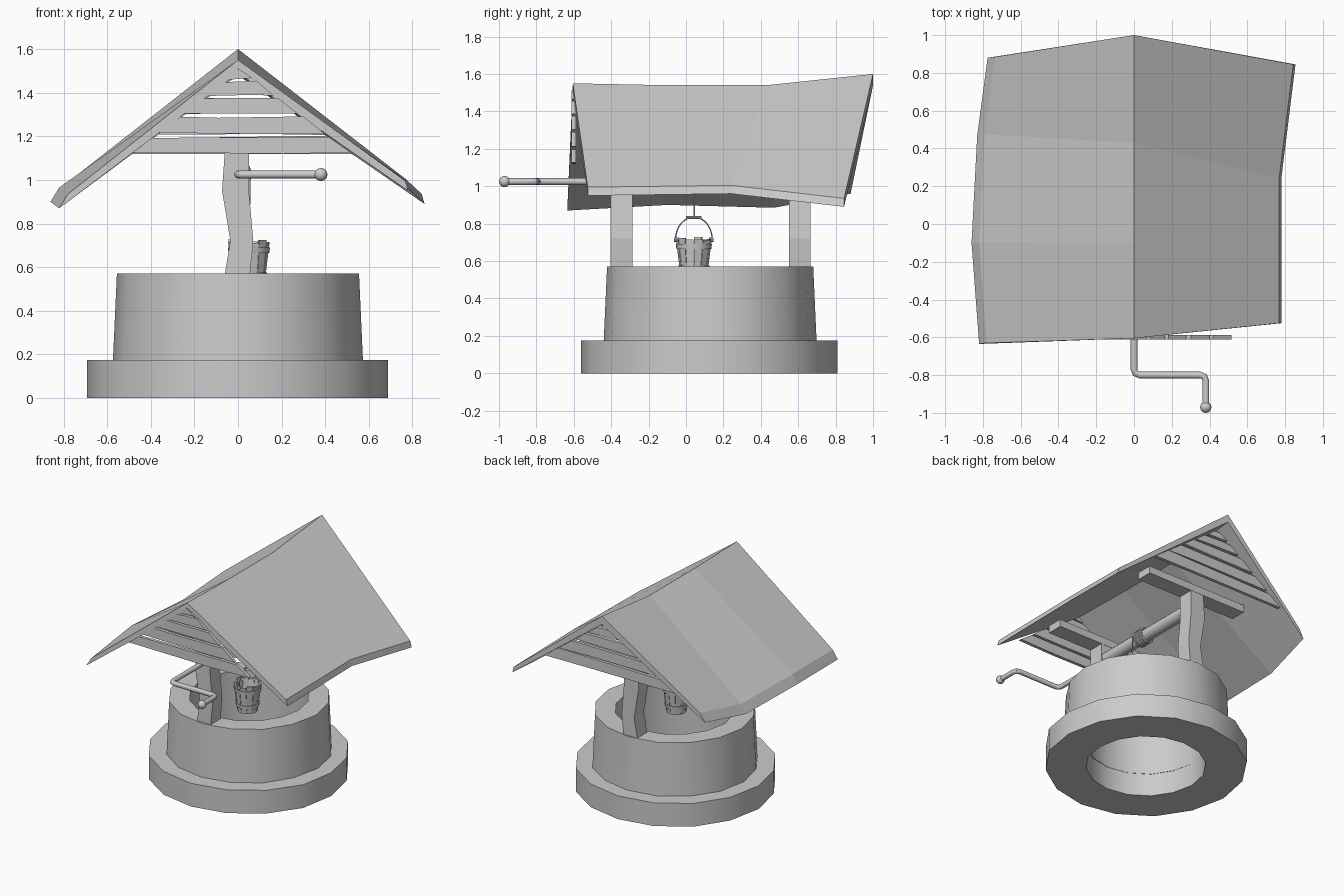
import bpy, bmesh, random
from math import sin, cos, pi, radians
from mathutils import Vector

if "Cube" in bpy.data.objects:
    bpy.data.objects.remove(bpy.data.objects["Cube"])

random.seed(4)
CY = 0.13          # centre of the stone rings in y
AXLE_Z = 1.03


def make(name, verts, faces, smooth=False):
    me = bpy.data.meshes.new(name)
    me.from_pydata([tuple(v) for v in verts], [], faces)
    bm = bmesh.new()
    bm.from_mesh(me)
    bmesh.ops.recalc_face_normals(bm, faces=bm.faces)
    bm.to_mesh(me)
    bm.free()
    ob = bpy.data.objects.new(name, me)
    bpy.context.collection.objects.link(ob)
    if smooth:
        bpy.ops.object.select_all(action='DESELECT')
        ob.select_set(True)
        bpy.context.view_layer.objects.active = ob
        bpy.ops.object.shade_smooth_by_angle(angle=radians(32))
    return ob


def loft(name, loops, smooth=False, cap=True, wrap=False):
    """Skin a list of closed loops, optionally capped or joined end to start."""
    n, m = len(loops[0]), len(loops)
    verts = [v for lp in loops for v in lp]
    faces = []
    for i in range(m if wrap else m - 1):
        a, b = i * n, ((i + 1) % m) * n
        faces += [(a + j, a + (j + 1) % n, b + (j + 1) % n, b + j) for j in range(n)]
    if cap and not wrap:
        faces += [tuple(range(n)), tuple(range((m - 1) * n, m * n))]
    return make(name, verts, faces, smooth)


def lathe(name, profile, centre, sides, wrap=True, jitter=0.0, turn=0.0):
    jit = [1 + random.uniform(-jitter, jitter) for _ in range(sides)]
    loops = [[(centre[0] + r * jit[k] * cos(2 * pi * k / sides + turn),
               centre[1] + r * jit[k] * sin(2 * pi * k / sides + turn), z)
              for k in range(sides)] for r, z in profile]
    return loft(name, loops, True, cap=not wrap, wrap=wrap)


def tube(name, pts, r, sides=8):
    """Round bar along a path."""
    pts = [Vector(p) for p in pts]
    loops, u = [], None
    for i, p in enumerate(pts):
        t = (pts[min(i + 1, len(pts) - 1)] - pts[max(i - 1, 0)]).normalized()
        ref = u if u else (Vector((0, 0, 1)) if abs(t.z) < 0.9 else Vector((1, 0, 0)))
        u = (ref - t * ref.dot(t)).normalized()
        w = t.cross(u)
        loops.append([p + r * (u * cos(2 * pi * k / sides) + w * sin(2 * pi * k / sides))
                      for k in range(sides)])
    return loft(name, loops, True)


def prism(name, outline, y0, y1):
    """Extrude an x-z outline from y0 to y1."""
    return loft(name, [[(x, y, z) for x, z in outline] for y in (y0, y1)])


# Stone base ring and well wall
lathe("base_ring", [(0.41, 0), (0.69, 0), (0.69, 0.175), (0.41, 0.175)],
      (0, CY - 0.005), 16, jitter=0.008)
lathe("well_wall", [(0.41, 0.17), (0.57, 0.17), (0.552, 0.57), (0.41, 0.57)],
      (0, CY), 16, jitter=0.008)

# Bent posts with a crossbeam on each
post = [(-0.06, 0.52), (-0.06, 0.57), (-0.035, 0.72), (-0.073, 0.95), (-0.06, 1.14),
        (0.05, 1.14), (0.05, 0.95), (0.07, 0.72), (0.055, 0.57), (0.055, 0.52)]
for label, y in (("front", -0.345), ("back", 0.608)):
    loft(label + "_post", [[(x, y - 0.058, z), (X, y - 0.058, z), (X, y + 0.058, z), (x, y + 0.058, z)]
                           for (x, z), (X, _) in zip(post[:5], post[:4:-1])])
    prism(label + "_crossbeam", [(-0.42, 1.13), (0.42, 1.13), (0.42, 1.185), (-0.42, 1.185)],
          y - 0.06, y + 0.06)

# Sagging roof: ridge (y, z), left eave tip, right eave tip per section
sections = [((-0.605, 1.55), (-0.82, -0.635, 0.87), (0.78, -0.525, 0.95)),
            ((-0.10, 1.54), (-0.86, -0.10, 0.90), (0.78, -0.12, 0.955)),
            ((0.43, 1.54), (-0.83, 0.47, 0.885), (0.78, 0.24, 0.96)),
            ((1.00, 1.60), (-0.775, 0.88, 0.96), (0.855, 0.845, 0.89))]
loops = []
for (ry, rz), L, R in sections:
    loops.append([(0, ry, rz), (L[0] + 0.04, L[1] + 0.005, L[2] + 0.065), L,
                  (0, ry, rz - 0.06), R, (R[0] - 0.012, R[1], R[2] + 0.045)])
loft("roof", loops)

# Rough gable planks, cut to the roof slope
rows = [(1.12, 1.195), (1.21, 1.285), (1.305, 1.375), (1.39, 1.45), (1.465, 1.51)]
for label, y, top in (("front", -0.6, 1.515), ("back", 0.88, 1.55)):
    for i, (a, b) in enumerate(rows):
        d = [random.uniform(-0.008, 0.008) for _ in range(4)]
        wa, wb = (top - a) / 0.765, (top - b) / 0.765
        prism(f"{label}_gable_plank_{i + 1}",
              [(-wa, a + d[0]), (wa * 0.4, a), (wa, a + d[1]), (wb, b + d[2]),
               (-wb * 0.3, b), (-wb, b + d[3])], y - 0.012, y + 0.012)

# Windlass roller and rope coils
tube("windlass_roller", [(0, -0.30, AXLE_Z), (0, 0.56, AXLE_Z)], 0.045, 12)
coil = [(0.054 * cos(2 * pi * k / 12), 0.05 + 0.018 * k / 12, AXLE_Z + 0.054 * sin(2 * pi * k / 12))
        for k in range(61)]
tube("rope_coil", coil, 0.009, 6)
tube("hanging_rope", [(0.054, 0.05, AXLE_Z), (0.052, 0.045, 0.93), (0.05, 0.045, 0.83)], 0.005, 6)

# Crank with rounded bends and knob
crank = [(0, -0.28), (0, -0.5), (0, -0.77), (0.008, -0.79), (0.03, -0.8), (0.35, -0.8),
         (0.372, -0.808), (0.38, -0.83), (0.38, -0.96)]
tube("crank_handle", [(x, y, AXLE_Z - 0.005) for x, y in crank], 0.018, 12)
knob = [(0.001, -0.03)] + [(0.03 * sin(pi * k / 8), -0.03 * cos(pi * k / 8)) for k in range(1, 8)] + [(0.001, 0.03)]
lathe("crank_knob", [(r, z + AXLE_Z - 0.005) for r, z in knob], (0.38, -0.97), 16, wrap=False)

# Bucket: staves, floor, hoops
BX, BY = 0.05, 0.042
n = 12
for k in range(n):
    a0, a1 = 2 * pi * (k + 0.03) / n, 2 * pi * (k + 0.97) / n
    top = 0.718 + random.uniform(-0.01, 0.01)
    stave = []
    for z, ro in ((0.51, 0.07), (top, 0.095)):
        stave.append([(BX + r * cos(a), BY + r * sin(a), z)
                      for r, a in ((ro, a0), (ro, a1), (ro - 0.013, a1), (ro - 0.013, a0))])
    loft(f"bucket_stave_{k + 1}", stave)
lathe("bucket_floor", [(0.068, 0.52), (0.068, 0.532)], (BX, BY), n, wrap=False)
for i, z in enumerate((0.55, 0.665)):
    r = 0.07 + (z - 0.51) * 0.12
    lathe(f"bucket_hoop_{i + 1}", [(r - 0.004, z), (r + 0.005, z), (r + 0.008, z + 0.025),
                                   (r - 0.001, z + 0.025)], (BX, BY), 24)

# Bucket bail, grip and lugs
tube("bucket_bail", [(BX, BY + 0.098 * cos(pi * k / 16), 0.715 + 0.12 * sin(pi * k / 16))
                     for k in range(17)], 0.004, 6)
tube("bail_grip", [(BX, BY - 0.042, 0.833), (BX, BY + 0.042, 0.833)], 0.008, 8)
for label, s in (("front", -1), ("back", 1)):
    tube(label + "_bail_lug", [(BX, BY + s * 0.08, 0.715), (BX, BY + s * 0.106, 0.715)], 0.012, 8)
